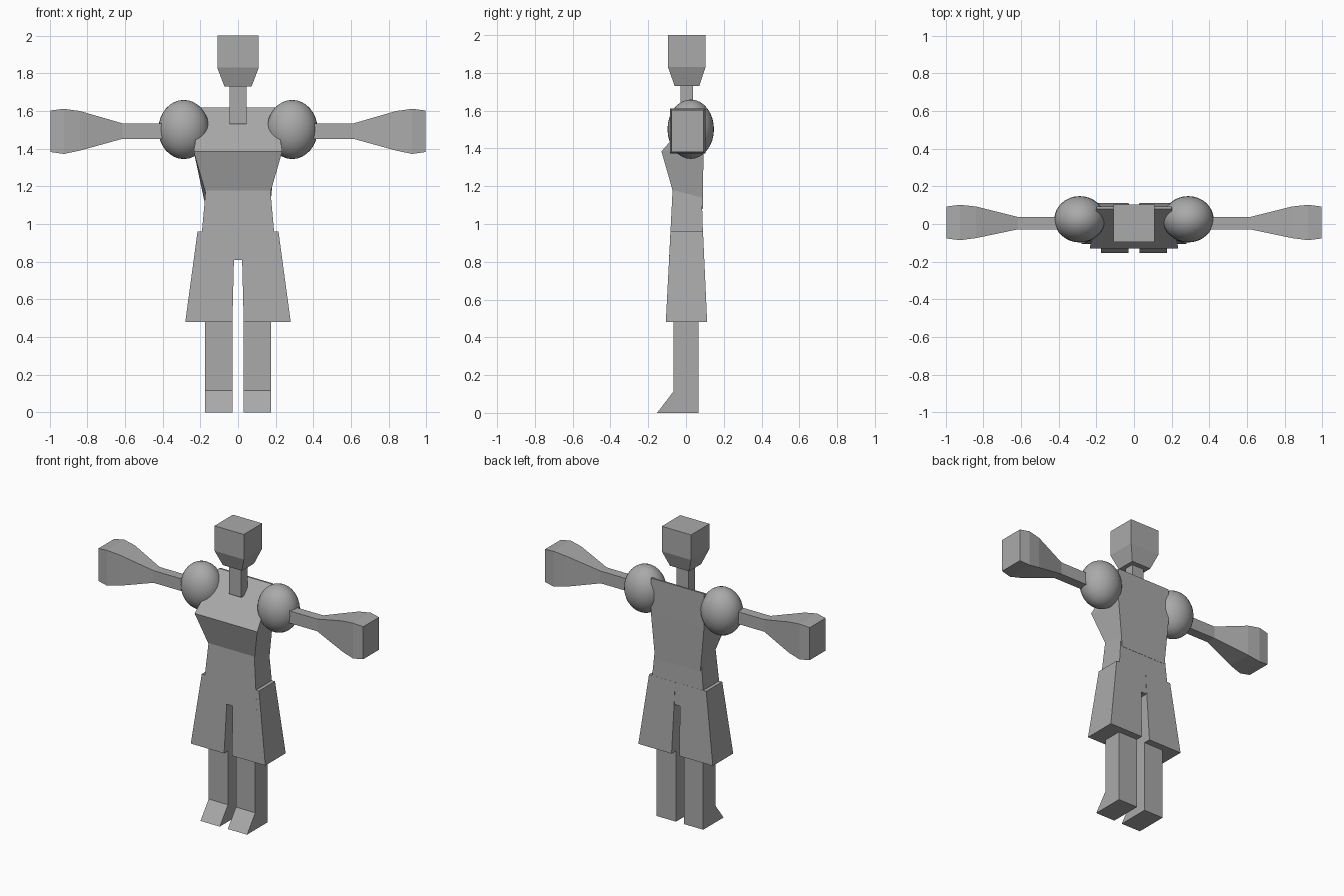
import bpy, bmesh

if "Cube" in bpy.data.objects:
    bpy.data.objects.remove(bpy.data.objects["Cube"])

grey = bpy.data.materials.new("plain_grey")
grey.diffuse_color = (0.4, 0.4, 0.4, 1)
grey.use_nodes = True
grey.node_tree.nodes["Principled BSDF"].inputs["Base Color"].default_value = grey.diffuse_color


def finish(name, bm):
    bmesh.ops.recalc_face_normals(bm, faces=bm.faces)
    me = bpy.data.meshes.new(name)
    bm.to_mesh(me)
    bm.free()
    me.materials.append(grey)
    ob = bpy.data.objects.new(name, me)
    bpy.context.collection.objects.link(ob)
    return ob


def loft(name, rings):
    """Skin a list of four-cornered cross-sections and cap both ends."""
    bm = bmesh.new()
    loops = [[bm.verts.new(p) for p in ring] for ring in rings]
    for a, b in zip(loops, loops[1:]):
        for i in range(4):
            j = (i + 1) % 4
            bm.faces.new((a[i], a[j], b[j], b[i]))
    bm.faces.new(loops[0])
    bm.faces.new(loops[-1])
    return finish(name, bm)


def level(z, x0, x1, y0, y1):
    """Horizontal rectangle."""
    return [(x0, y0, z), (x1, y0, z), (x1, y1, z), (x0, y1, z)]


def upright(x, y0, y1, z0, z1):
    """Rectangle across the arm."""
    return [(x, y0, z0), (x, y1, z0), (x, y1, z1), (x, y0, z1)]


# Head with tapered jaw, and neck
loft("head", [level(1.73, -.072, .072, -.06, .07),
              level(1.83, -.11, .11, -.095, .103),
              level(2.0, -.11, .11, -.095, .103)])
loft("neck", [level(1.53, -.045, .045, -.03, .037),
              level(1.74, -.045, .045, -.03, .037)])


# Chest: wedge profile, each ring runs across the body from front to back
def chest_ring(front_w, front_y, front_z, back_w, back_y, back_z):
    return [(-front_w, front_y, front_z), (front_w, front_y, front_z),
            (back_w, back_y, back_z), (-back_w, back_y, back_z)]


loft("chest", [chest_ring(.17, -.066, 1.16, .17, .09, 1.08),
               chest_ring(.235, -.13, 1.385, .2, .092, 1.39),
               chest_ring(.2, .08, 1.62, .2, .092, 1.62)])

# Hips
loft("hips", [level(.81, -.205, .205, -.09, .094),
              level(1.2, -.17, .17, -.07, .082)])

for side, s in (("left", 1), ("right", -1)):
    # Shoulder ball
    bm = bmesh.new()
    bmesh.ops.create_uvsphere(bm, u_segments=32, v_segments=16, radius=1)
    for v in bm.verts:
        v.co = (s * .288 + v.co.x * .135, .025 + v.co.y * .123, 1.502 + v.co.z * .157)
    for f in bm.faces:
        f.smooth = True
    finish(side + "_shoulder", bm)

    # Arm flaring into a blocky cuff
    loft(side + "_arm", [upright(s * .3, -.028, .037, 1.452, 1.535),
                         upright(s * .615, -.028, .037, 1.452, 1.535),
                         upright(s * .84, -.075, .093, 1.39, 1.6),
                         upright(s * .925, -.086, .102, 1.372, 1.612),
                         upright(s * .995, -.077, .093, 1.382, 1.603)])

    # Trouser flap
    loft(side + "_short", [level(.48, s * .03, s * .28, -.107, .112),
                           level(.96, s * .018, s * .215, -.082, .09)])

    # Leg with a sloping toe
    loft(side + "_leg", [level(0, s * .03, s * .175, -.153, .065),
                         level(.115, s * .03, s * .175, -.065, .065),
                         level(.5, s * .03, s * .175, -.065, .065)])
